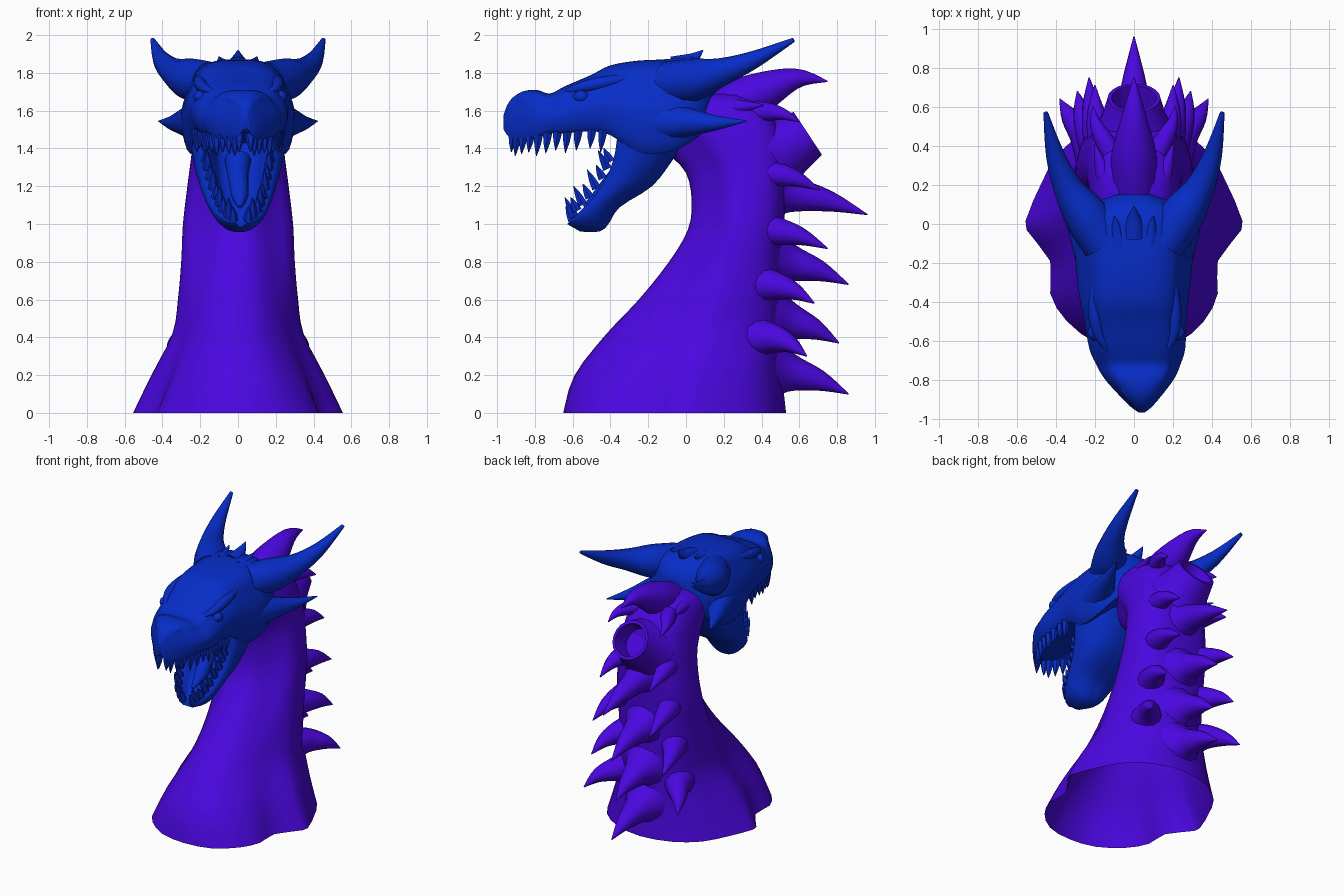
import bpy, bmesh, math
from mathutils import Vector

if "Cube" in bpy.data.objects:
    bpy.data.objects.remove(bpy.data.objects["Cube"])


def material(name, rgb):
    m = bpy.data.materials.new(name)
    m.use_nodes = True
    m.diffuse_color = (*rgb, 1)
    bsdf = m.node_tree.nodes["Principled BSDF"]
    bsdf.inputs["Base Color"].default_value = (*rgb, 1)
    bsdf.inputs["Roughness"].default_value = 0.6
    return m


BLUE = material("deep blue", (0.002, 0.026, 0.58))
PURPLE = material("violet", (0.07, 0.002, 0.75))


def smooth(pts, n, closed=False):
    """Catmull-Rom curve through points of any dimension."""
    pts = [Vector(p) for p in pts]
    count, out = len(pts), []
    for i in range(count if closed else count - 1):
        if closed:
            a, b, c, d = (pts[(i + k) % count] for k in (-1, 0, 1, 2))
        else:
            a, b, c, d = (pts[min(max(i + k, 0), count - 1)] for k in (-1, 0, 1, 2))
        for s in range(n):
            t = s / n
            out.append(b + (c - a) * (t / 2) + (a * 2 - b * 5 + c * 4 - d) * (t * t / 2)
                       + (b * 3 - a - c * 3 + d) * (t ** 3 / 2))
    return out if closed else out + [pts[-1]]


def build(name, lofts, mat, open_start=False):
    """Skin each list of rings, all in one object."""
    bm = bmesh.new()
    for rings in lofts:
        rows = [[bm.verts.new(p) for p in ring] for ring in rings]
        n = len(rows[0])
        for a, b in zip(rows, rows[1:]):
            for i in range(n):
                bm.faces.new((a[i], a[(i + 1) % n], b[(i + 1) % n], b[i]))
        bm.faces.new(rows[-1])
        if not open_start:
            bm.faces.new(rows[0][::-1])
    bmesh.ops.recalc_face_normals(bm, faces=bm.faces)
    me = bpy.data.meshes.new(name)
    bm.to_mesh(me)
    bm.free()
    me.materials.append(mat)
    me.shade_smooth()
    me.set_sharp_from_angle(angle=math.radians(50))
    ob = bpy.data.objects.new(name, me)
    bpy.context.collection.objects.link(ob)


def tube(path, n=4, sides=12, axis=None):
    """Rings along a path of (x, y, z, radius)."""
    pts = smooth(path, n) if n > 1 else [Vector(p) for p in path]
    rings = []
    for i, p in enumerate(pts):
        d = Vector(axis) if axis else (pts[min(i + 1, len(pts) - 1)] - pts[max(i - 1, 0)]).xyz
        side = d.cross(Vector((0, 0, 1)) if abs(d.normalized().z) < 0.9 else Vector((0, 1, 0))).normalized()
        up = side.cross(d).normalized()
        angles = [2 * math.pi * k / sides for k in range(sides)]
        rings.append([p.xyz + (side * math.cos(a) + up * math.sin(a)) * p.w for a in angles])
    return rings


def lean(y):
    """Sideways drift of the snout towards its tip."""
    return max(0, -y - 0.4) * 0.07


def pair(name, path, mat):
    for suffix, s in (("left", 1), ("right", -1)):
        build(f"{name}_{suffix}", [tube([(x * s + lean(y), y, z, r) for x, y, z, r in path])], mat)


def section(half, start, end, width):
    """Mirrored half profile; v=-1 lies at start and v=1 at end, both (y, z)."""
    full = half + [(-u, v) for u, v in half[-2:0:-1]]
    a, b = Vector(start), Vector(end)
    pts = []
    for u, v in full:
        yz = (a + b) / 2 + (b - a) * (v / 2)
        pts.append((u * width + lean(yz.x), yz.x, yz.y))
    return pts


def loft(sections, n, around):
    """Interpolate whole sections along and around."""
    columns = [smooth(col, n) for col in zip(*sections)]
    return [smooth(ring, around, True) for ring in zip(*columns)]


# Neck: a lobed chest that narrows to a ridged throat, with a broad back
chest = [(0, -1), (.36, -.94), (.64, -.74), (.78, -.5), (.78, -.22), (1, .05),
         (.98, .2), (.88, .42), (.7, .72), (.4, .92), (0, 1)]
throat = [(0, -1), (.27, -.94), (.48, -.75), (.68, -.5), (.92, -.26), (1, .04),
          (.98, .36), (.88, .66), (.68, .87), (.38, .97), (0, 1)]
neck = []
for fy, fz, by, bz, w in [
        (-.65, 0, .53, 0, .55), (-.59, .2, .51, .2, .455), (-.42, .42, .51, .42, .345),
        (-.25, .6, .51, .6, .317), (-.09, .8, .51, .8, .3), (.01, .97, .52, 1, .292),
        (.03, 1.12, .53, 1.2, .272), (0, 1.27, .53, 1.38, .25), (-.1, 1.38, .46, 1.58, .23),
        (-.16, 1.46, .28, 1.69, .2), (-.2, 1.52, .05, 1.68, .15)]:
    t = min(1, fz / .9)
    half = [(a[0] * (1 - t) + b[0] * t, a[1] * (1 - t) + b[1] * t) for a, b in zip(chest, throat)]
    neck.append(section(half, (fy, fz), (by, bz), w))
build("neck", [loft(neck, 3, 2)], PURPLE, open_start=True)

# Spikes down the middle of the back: (tip y, tip z)
for i, (ty, tz) in enumerate([(.96, 1.05), (.86, .68), (.81, .37), (.86, .1)]):
    build(f"back_spike_{i + 1}", [tube([
        (0, .47, tz + .125, .17), (0, .56, tz + .11, .1),
        (0, .56 + (ty - .56) * .5, tz + .07, .055), (0, ty, tz, .003)])], PURPLE)

# Paired spikes beside them: (tip x, tip y, tip z, base x, size)
for i, (tx, ty, tz, bx, k) in enumerate([
        (.21, .60, 1.54, .15, .55), (.2, .71, 1.18, .15, .9), (.23, .75, .87, .165, 1),
        (.29, .68, .58, .2, 1), (.38, .64, .3, .235, 1)]):
    pair(f"side_spike_{i + 1}", [
        (bx - .03, .37, tz + .1 * k, .105 * k), (bx + .02, .46, tz + .095 * k, .08 * k),
        ((bx + tx) / 2 + .02, (.46 + ty) / 2, tz + .065 * k, .048 * k), (tx, ty, tz, .003)], PURPLE)

# Nape spike, small nape pair and the hollow cut stump
build("nape_spike", [tube([(0, .16, 1.59, .12), (0, .36, 1.68, .115),
                           (0, .58, 1.77, .055), (0, .75, 1.755, .003)])], PURPLE)
pair("nape_side_spike", [(.11, .14, 1.6, .06), (.16, .27, 1.62, .04), (.2, .41, 1.63, .003)], PURPLE)
build("hollow_stump", [tube([(0, .45, 1.38, .22), (0, .54, 1.42, .168), (0, .645, 1.48, .135),
                             (0, .645, 1.48, .115), (0, .54, 1.41, .1)],
                            n=1, sides=20, axis=(0, .25, .165))], PURPLE)

# Skull and upper jaw
skull = [(0, -.78), (.55, -.8), (.84, -1), (.97, -.6), (1, -.15), (.93, .2),
         (.82, .5), (.68, .8), (.4, .97), (0, 1)]
head = [section(skull, (y, zb), (y, zt), w) for y, zt, zb, w in [
    (-.965, 1.58, 1.50, .015), (-.935, 1.65, 1.46, .055), (-.87, 1.70, 1.45, .115),
    (-.79, 1.71, 1.46, .18), (-.72, 1.69, 1.48, .215), (-.64, 1.73, 1.48, .245),
    (-.5, 1.79, 1.49, .26), (-.4, 1.84, 1.47, .275), (-.25, 1.865, 1.38, .295),
    (-.1, 1.87, 1.38, .3), (.02, 1.865, 1.43, .27), (.1, 1.82, 1.5, .21), (.15, 1.75, 1.58, .1)]]
build("skull", [loft(head, 3, 3)], BLUE)

# Lower jaw: a thick-rimmed trough hanging open
trough = [(0, -.1), (.4, -.25), (.6, -.85), (.77, -1), (.96, -.75), (1, -.1), (.78, .6), (.4, .95), (0, 1)]
jaw = [section(trough, (iy, iz), (oy, oz), w) for iy, iz, oy, oz, w in [
    (-.36, 1.53, .03, 1.49, .26), (-.375, 1.38, -.07, 1.34, .24), (-.42, 1.25, -.18, 1.2, .21),
    (-.50, 1.13, -.35, 1.09, .17), (-.57, 1.06, -.41, 1.0, .13), (-.61, 1.02, -.46, .96, .085),
    (-.63, 1.0, -.56, .96, .03)]]
build("lower_jaw", [loft(jaw, 3, 3)], BLUE)
build("tongue", [tube([(0, -.27, 1.34, .07), (0, -.36, 1.25, .055),
                       (.01, -.45, 1.15, .045), (.01, -.54, 1.09, .01)])], BLUE)


def teeth(name, gums, direction, lengths):
    cones = []
    for s in (1, -1):
        for i, p in enumerate(smooth(gums, 2)):
            p = Vector((p.x * s + lean(p.y), p.y, p.z))
            length = lengths[i % len(lengths)]
            tip = p + Vector(direction) * length
            cones.append(tube([(*p, .028), (*p.lerp(tip, .5), .02), (*tip, .002)], n=2, sides=6))
    build(name, cones, BLUE)


# Tooth rows
teeth("upper_teeth", [(.03, -.915, 1.48), (.08, -.86, 1.48), (.14, -.78, 1.48), (.18, -.68, 1.49),
                      (.2, -.57, 1.5), (.22, -.44, 1.5)], (0, -.1, -1), (.1, .12, .11))
teeth("lower_teeth", [(.17, -.4, 1.33), (.15, -.44, 1.24), (.122, -.51, 1.14), (.09, -.575, 1.07),
                      (.04, -.6, 1.02)], (0, -.45, .9), (.08, .11))

# Horns and cheek spikes
pair("horn", [(.15, -.1, 1.745, .115), (.25, .05, 1.765, .112), (.34, .19, 1.805, .075),
              (.405, .36, 1.87, .047), (.452, .57, 1.975, .012)], BLUE)
pair("cheek_spike", [(.19, -.15, 1.54, .12), (.265, .0, 1.54, .08),
                     (.34, .15, 1.535, .042), (.42, .32, 1.545, .003)], BLUE)

# Eyes, lids, brows and nostrils
pair("eye", [(.195, -.60, 1.67, .004), (.208, -.575, 1.672, .03),
             (.213, -.545, 1.674, .034), (.21, -.50, 1.676, .004)], BLUE)
pair("lower_lid", [(.2, -.62, 1.66, .006), (.224, -.55, 1.637, .015), (.22, -.48, 1.66, .006)], BLUE)
pair("brow", [(.14, -.66, 1.69, .01), (.19, -.57, 1.72, .026),
              (.205, -.45, 1.745, .034), (.2, -.3, 1.775, .02)], BLUE)
pair("nostril", [(.02, -.93, 1.61, .01), (.05, -.88, 1.65, .026),
                 (.08, -.83, 1.66, .028), (.12, -.77, 1.64, .01)], BLUE)

# Crest scales on the crown
build("crown_scale", [tube([(0, -.06, 1.83, .06), (0, .03, 1.87, .035), (0, .09, 1.92, .003)])], BLUE)
pair("crown_side_scale", [(.08, -.1, 1.83, .045), (.09, -.02, 1.855, .025), (.1, .04, 1.885, .003)], BLUE)
